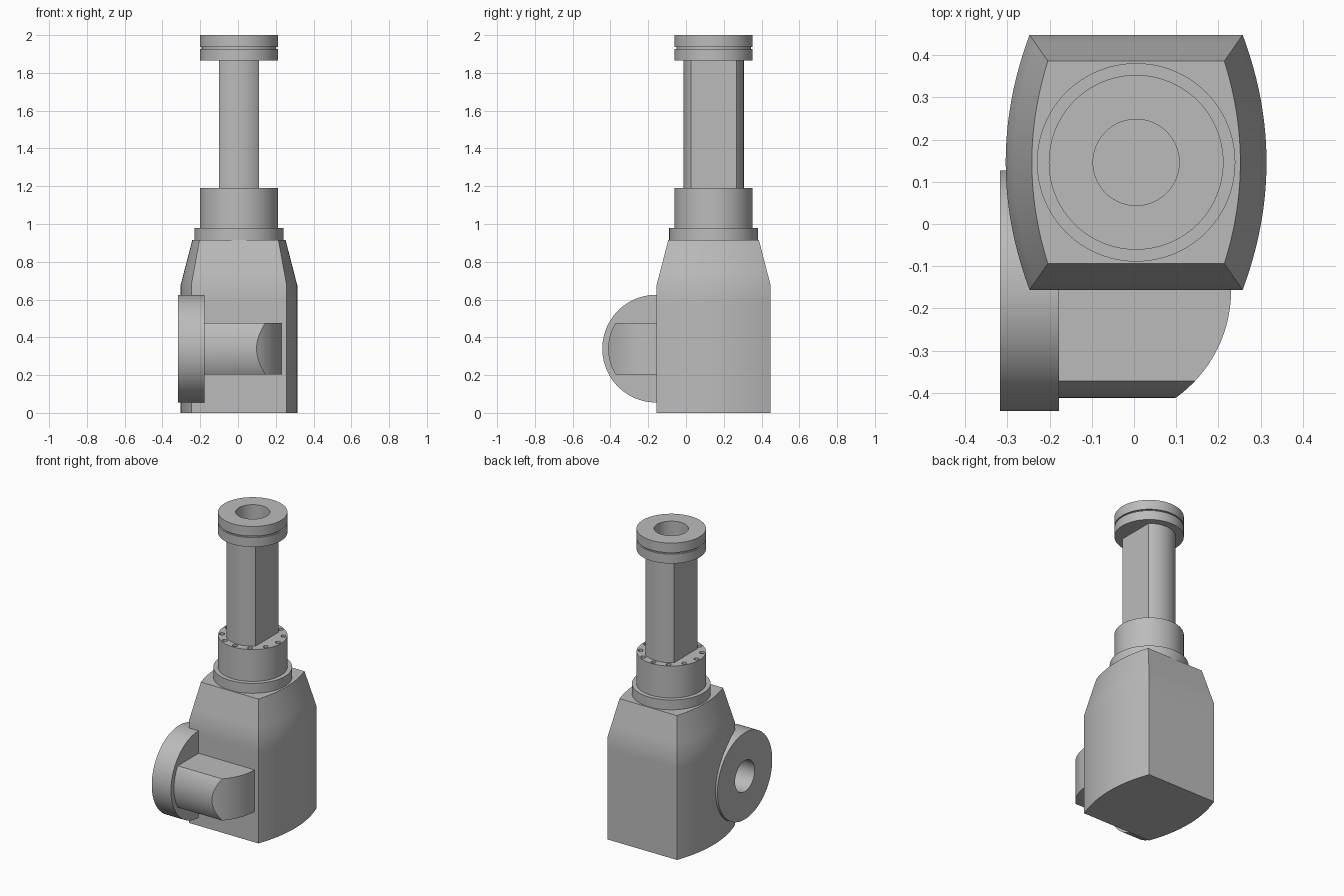
import bpy, bmesh, math
from mathutils import Matrix, Vector

if "Cube" in bpy.data.objects:
    bpy.data.objects.remove(bpy.data.objects["Cube"], do_unlink=True)

grey = bpy.data.materials.new("plain grey")
grey.use_nodes = True
grey.diffuse_color = (0.5, 0.5, 0.5, 1)
grey.node_tree.nodes["Principled BSDF"].inputs["Base Color"].default_value = (0.5, 0.5, 0.5, 1)

CX, CY = 0.005, 0.146          # vertical axis of the column
FY, FZ = -0.158, 0.34          # horizontal axis of the side flange
UPRIGHT = Matrix.Translation((CX, CY, 0))
SIDEWAYS = Matrix.Translation((0, FY, FZ)) @ Matrix.Rotation(math.pi / 2, 4, "Y")


def add_loft(bm, rings):
    """Skin a stack of equal-length point rings and cap both ends."""
    loops = [[bm.verts.new(p) for p in ring] for ring in rings]
    n = len(loops[0])
    for a, b in zip(loops, loops[1:]):
        for i in range(n):
            j = (i + 1) % n
            bm.faces.new((a[i], a[j], b[j], b[i]))
    bm.faces.new(loops[0][::-1])
    bm.faces.new(loops[-1])


def make(name, stacks, matrix=Matrix()):
    bm = bmesh.new()
    for rings in stacks:
        add_loft(bm, rings)
    bm.transform(matrix)
    bmesh.ops.recalc_face_normals(bm, faces=bm.faces)
    mesh = bpy.data.meshes.new(name)
    bm.to_mesh(mesh)
    bm.free()
    mesh.materials.append(grey)
    obj = bpy.data.objects.new(name, mesh)
    bpy.context.collection.objects.link(obj)
    return obj


def circle(r, z, x=0, y=0, n=96):
    return [(x + r * math.cos(2 * math.pi * i / n), y + r * math.sin(2 * math.pi * i / n), z)
            for i in range(n)]


def turned(profile):
    return [circle(r, z) for r, z in profile]


def flatted(r, flat, z, n=24):
    """Circle of radius r with two flats at x = +-flat."""
    a = math.acos(flat / r)
    arc = [a + (math.pi - 2 * a) * i / n for i in range(n + 1)]
    return [(r * math.cos(t), r * math.sin(t), z) for t in arc + [t + math.pi for t in arc]]


def cut(obj, cutter, operation="DIFFERENCE"):
    cutter.hide_render = True
    mod = obj.modifiers.new("cut", "BOOLEAN")
    mod.operation, mod.solver, mod.object = operation, "EXACT", cutter
    graph = bpy.context.evaluated_depsgraph_get()
    result = bpy.data.meshes.new_from_object(obj.evaluated_get(graph))
    obj.modifiers.clear()
    obj.data = result


# Housing: flat front and back, bowed sides, tapering shoulders
def housing_ring(z, depth, corner, middle, n=24):
    ts = [-1 + 2 * i / n for i in range(n + 1)]
    side = [(middle - (middle - corner) * t * t, depth * t, z) for t in ts]
    return side + [(-x, -y, z) for x, y, z in side]


def shoulder(z):
    f = max(0, (z - 0.675) / 0.24)
    return housing_ring(z, 0.302 - 0.062 * f, 0.2525 - 0.0435 * f, 0.309 - 0.062 * f)


housing = make("housing", [[shoulder(z) for z in (0, 0.6, 0.675, 0.75, 0.915)]], UPRIGHT)

# Column: collar, bolted cylinder, flatted rod, grooved top flange
collar = make("collar", [turned([(0.235, 0.91), (0.235, 0.98)])], UPRIGHT)
cylinder = make("bolted_cylinder", [turned([(0.207, 0.975), (0.207, 1.19)])], UPRIGHT)
rod = make("rod", [[flatted(0.16, 0.105, z) for z in (1.18, 1.866)]], UPRIGHT)
top_flange = make("top_flange", [turned([
    (0.207, 1.865), (0.207, 1.927), (0.197, 1.927),
    (0.197, 1.936), (0.207, 1.936), (0.207, 2.0)])], UPRIGHT)

# Side flange and the arm behind it
side_flange = make("side_flange", [turned([(0.285, -0.318), (0.285, -0.178)])], SIDEWAYS)
arm = make("arm", [[flatted(0.254, 0.137, z) for z in (-0.18, 0.3)]], SIDEWAYS)
arm_end = make("arm_end_cutter", [[circle(0.311, 0), circle(0.311, 0.8)]],
               Matrix.Translation((-0.081, FY, 0)))
cut(arm, arm_end, "INTERSECT")

# Bores and bolt holes
top_bore = make("top_bore_cutter", [turned([(0.102, 1.868), (0.102, 2.1)])], UPRIGHT)
side_bore = make("side_bore_cutter", [turned([(0.102, -0.5), (0.102, -0.185)])], SIDEWAYS)
holes = []
for k in range(12):
    a = math.radians(30 * k)
    x, y = 0.184 * math.cos(a), 0.184 * math.sin(a)
    holes.append([circle(0.016, z, x, y, 16) for z in (1.14, 1.25)])
bolt_holes = make("bolt_hole_cutter", holes, UPRIGHT)
cut(top_flange, top_bore)
cut(side_flange, side_bore)
cut(housing, side_bore)
cut(cylinder, bolt_holes)

for cutter in (arm_end, top_bore, side_bore, bolt_holes):
    bpy.data.objects.remove(cutter, do_unlink=True)

# Smooth curved surfaces, keep real edges sharp
bpy.ops.object.select_all(action="DESELECT")
for obj in (housing, collar, cylinder, rod, top_flange, side_flange, arm):
    obj.select_set(True)
    bpy.context.view_layer.objects.active = obj
bpy.ops.object.shade_smooth_by_angle(angle=math.radians(25))
